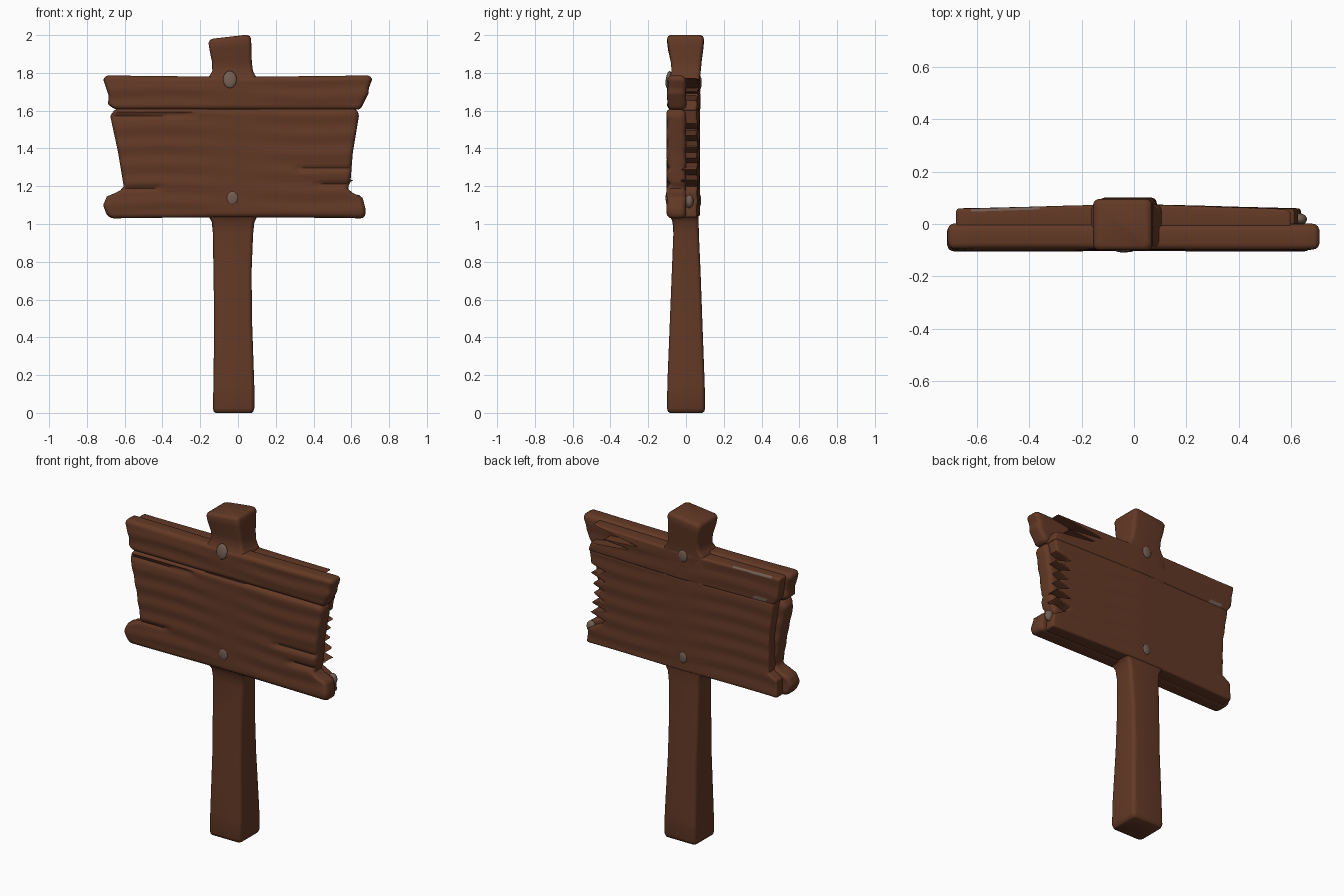
import bpy, bmesh, math
from mathutils import Vector

if "Cube" in bpy.data.objects:
    bpy.data.objects.remove(bpy.data.objects["Cube"])


def material(name, rgb):
    m = bpy.data.materials.new(name)
    m.diffuse_color = (*rgb, 1)
    m.use_nodes = True
    m.node_tree.nodes["Principled BSDF"].inputs["Base Color"].default_value = m.diffuse_color
    return m


WOOD = material("dark brown wood", (0.125, 0.041, 0.019))
GREY = material("grey brown nail", (0.17, 0.11, 0.083))


def finish(bm, name, mats=(WOOD,), angle=45):
    bmesh.ops.recalc_face_normals(bm, faces=bm.faces)
    me = bpy.data.meshes.new(name)
    bm.to_mesh(me)
    bm.free()
    for m in mats:
        me.materials.append(m)
    ob = bpy.data.objects.new(name, me)
    bpy.context.collection.objects.link(ob)
    bpy.ops.object.select_all(action='DESELECT')
    ob.select_set(True)
    bpy.context.view_layer.objects.active = ob
    bpy.ops.object.shade_smooth_by_angle(angle=math.radians(angle))
    return ob


def bridge(bm, rings):
    for a, b in zip(rings, rings[1:]):
        n = len(a)
        for i in range(n):
            bm.faces.new((a[i], a[(i + 1) % n], b[(i + 1) % n], b[i]))


def lookup(points, z):
    """Linear interpolation of (z, x) points."""
    if z <= points[0][0]:
        return points[0][1]
    for (z0, x0), (z1, x1) in zip(points, points[1:]):
        if z <= z1:
            return x0 + (x1 - x0) * (z - z0) / (z1 - z0)
    return points[-1][1]


def plank(name, z0, z1, y0, y1, left, right, r, rows=40, bow=0.0, gouges=(), grey=None):
    """Rounded board lofted along x; left/right give the worn end outlines."""
    bm = bmesh.new()
    arc = [math.radians(a) for a in (0, 22, 45, 68, 90)]
    h, zc = z1 - z0, (z0 + z1) / 2
    offs = [r * (1 - math.cos(a)) for a in arc]
    zs = [z0 + o for o in offs] + [z0 + r + (h - 2 * r) * i / rows for i in range(1, rows)] \
        + [z1 - o for o in reversed(offs)]
    ends = [(o, r * (1 - math.sin(a))) for o, a in zip(offs, arc)]
    stations = [(0, o, e) for o, e in ends]
    stations += [(i / 44, 0, 0) for i in range(2, 43)]
    stations += [(1, -o, e) for o, e in reversed(ends)]
    rings = []
    for u, off, e in stations:
        front, back = [], []
        for z in zs:
            d = min(z - z0, z1 - z)
            inset = r - math.sqrt(max(0, r * r - (r - d) ** 2)) if d < r else 0
            inset = inset * (1 - 0.3 * e / r) + e
            zz = zc + (z - zc) * (1 - 2 * e / h)
            a, b = lookup(left, zz), lookup(right, zz)
            x = a + (b - a) * u + off
            # gentle hand-carved grain and a few deeper splits
            grain = 0.0025 * math.sin(zz * 62 + 1.5 * math.sin(x * 4))
            cut = sum(dep * math.exp(-((zz - zg - 0.02 * x) / 0.012) ** 2)
                      for xa, xb, zg, dep in gouges if xa < x < xb)
            sag = 0.005 * (1 - min(1, (x / 0.65) ** 2)) * (1 if zz < 1.3 else -1)
            zz += sag if abs(zz - 1.4) > 0.3 else 0
            fade = min(1, abs(x) / 0.25)
            front.append(bm.verts.new((x, y0 + inset + (grain + cut) * fade, zz)))
            thick = bow * max(0, 1 - abs(x) / 0.6)
            back.append(bm.verts.new((x, y1 + thick - inset + grain * 0.7 * fade, zz)))
        rings.append(front + back[::-1])
    bridge(bm, rings)
    n = len(zs)
    for ring in (rings[0], rings[-1]):
        for i in range(n - 1):
            bm.faces.new((ring[i], ring[i + 1], ring[2 * n - 2 - i], ring[2 * n - 1 - i]))
    bm.normal_update()
    if grey:
        for f in bm.faces:
            if grey(f.calc_center_median()):
                f.material_index = 1
    return finish(bm, name, (WOOD, GREY))


# Post: lofted rounded rectangles, flared at both ends and where the board joins
bm = bmesh.new()
sections = [
    (0.0, -0.118, 0.072, -0.085, 0.085), (0.006, -0.128, 0.08, -0.096, 0.096),
    (0.025, -0.133, 0.087, -0.1, 0.101), (0.15, -0.13, 0.086, -0.099, 0.099),
    (0.5, -0.126, 0.074, -0.085, 0.086), (0.75, -0.13, 0.072, -0.075, 0.077),
    (0.95, -0.133, 0.08, -0.067, 0.068), (1.01, -0.139, 0.087, -0.071, 0.067),
    (1.035, -0.152, 0.10, -0.082, 0.067), (1.06, -0.18, 0.13, -0.092, 0.067),
    (1.4, -0.18, 0.13, -0.085, 0.067), (1.755, -0.175, 0.115, -0.094, 0.073),
    (1.785, -0.15, 0.092, -0.085, 0.075), (1.81, -0.136, 0.079, -0.076, 0.078),
    (1.86, -0.138, 0.073, -0.081, 0.083), (1.94, -0.15, 0.071, -0.095, 0.091),
    (1.98, -0.156, 0.069, -0.1, 0.095), (1.994, -0.15, 0.063, -0.095, 0.09),
    (2.0, -0.137, 0.05, -0.083, 0.078)]
rings = []
for z, xa, xb, ya, yb in sections:
    ring, r = [], 0.022
    for cx, cy, start in ((xb - r, yb - r, 0), (xa + r, yb - r, 90),
                          (xa + r, ya + r, 180), (xb - r, ya + r, 270)):
        for k in range(5):
            t = math.radians(start + 22.5 * k)
            x, y = cx + r * math.cos(t), cy + r * math.sin(t)
            tilt = 0.022 * max(0, -x / 0.15) if z > 1.9 else 0
            ring.append(bm.verts.new((x, y, z - tilt)))
    rings.append(ring)
bridge(bm, rings)
bm.faces.new(rings[0])
bm.faces.new(rings[-1])
finish(bm, "post", angle=60)

# Front boards
plank("front_top_board", 1.605, 1.786, -0.098, 0.0,
      [(1.605, -0.66), (1.635, -0.688), (1.68, -0.685), (1.76, -0.712)],
      [(1.605, 0.655), (1.63, 0.66), (1.69, 0.69), (1.72, 0.693), (1.765, 0.71)],
      0.026, rows=16)
plank("front_main_board", 1.03, 1.61, -0.102, 0.0,
      [(1.03, -0.685), (1.06, -0.70), (1.1, -0.714), (1.145, -0.695), (1.175, -0.625),
       (1.2, -0.605), (1.38, -0.635), (1.57, -0.676), (1.6, -0.66)],
      [(1.03, 0.675), (1.08, 0.675), (1.14, 0.66), (1.165, 0.605), (1.19, 0.58),
       (1.22, 0.595), (1.38, 0.608), (1.57, 0.64), (1.6, 0.635)],
      0.026, rows=44,
      gouges=[(0.3, 0.7, 1.285, 0.012), (0.42, 0.7, 1.2, 0.014), (-0.7, -0.4, 1.2, 0.012),
              (-0.7, -0.25, 1.585, 0.012)])

# Back boards, split into teeth at the right end
teeth = [(1.03, 0.64), (1.12, 0.63), (1.17, 0.54)]
for i in range(12):
    teeth.append((1.2 + i * 0.03, (0.605 if i % 2 else 0.515) + 0.012 * math.sin(i * 2.3)))
teeth.append((1.6, 0.62))
plank("back_main_board", 1.035, 1.61, -0.03, 0.059,
      [(1.03, -0.66), (1.14, -0.655), (1.175, -0.6), (1.4, -0.605), (1.6, -0.635)],
      teeth, 0.012, rows=76, bow=0.015)
plank("back_top_board", 1.6, 1.774, -0.03, 0.058,
      [(1.6, -0.63), (1.64, -0.66), (1.77, -0.68)],
      [(1.6, 0.63), (1.655, 0.61), (1.685, 0.32), (1.7, 0.55), (1.725, 0.28), (1.77, 0.6)],
      0.012, rows=24, bow=0.018,
      grey=lambda c: (c.z > 1.762 and -0.63 < c.x < -0.36 and c.y > 0.02)
      or (c.z < 1.63 and -0.6 < c.x < -0.5 and c.y > 0.04))


# Nail heads and the broken knot, as flattened spheres
def blob(name, loc, size, mat, tilt=0):
    bm = bmesh.new()
    bmesh.ops.create_uvsphere(bm, u_segments=20, v_segments=12, radius=1)
    for v in bm.verts:
        v.co = Vector((v.co.x * size[0], v.co.y * size[1], v.co.z * size[2]))
    ob = finish(bm, name, (mat,))
    ob.location, ob.rotation_euler.x = loc, tilt


blob("front_upper_nail", (-0.043, -0.093, 1.765), (0.036, 0.014, 0.046), GREY, -0.15)
blob("front_lower_nail", (-0.03, -0.1, 1.138), (0.03, 0.008, 0.035), GREY)
blob("back_upper_nail", (-0.03, 0.074, 1.75), (0.03, 0.009, 0.036), GREY)
blob("back_lower_nail", (-0.03, 0.072, 1.125), (0.026, 0.008, 0.033), GREY)
blob("broken_knot", (0.632, 0.018, 1.12), (0.028, 0.022, 0.035), GREY)
